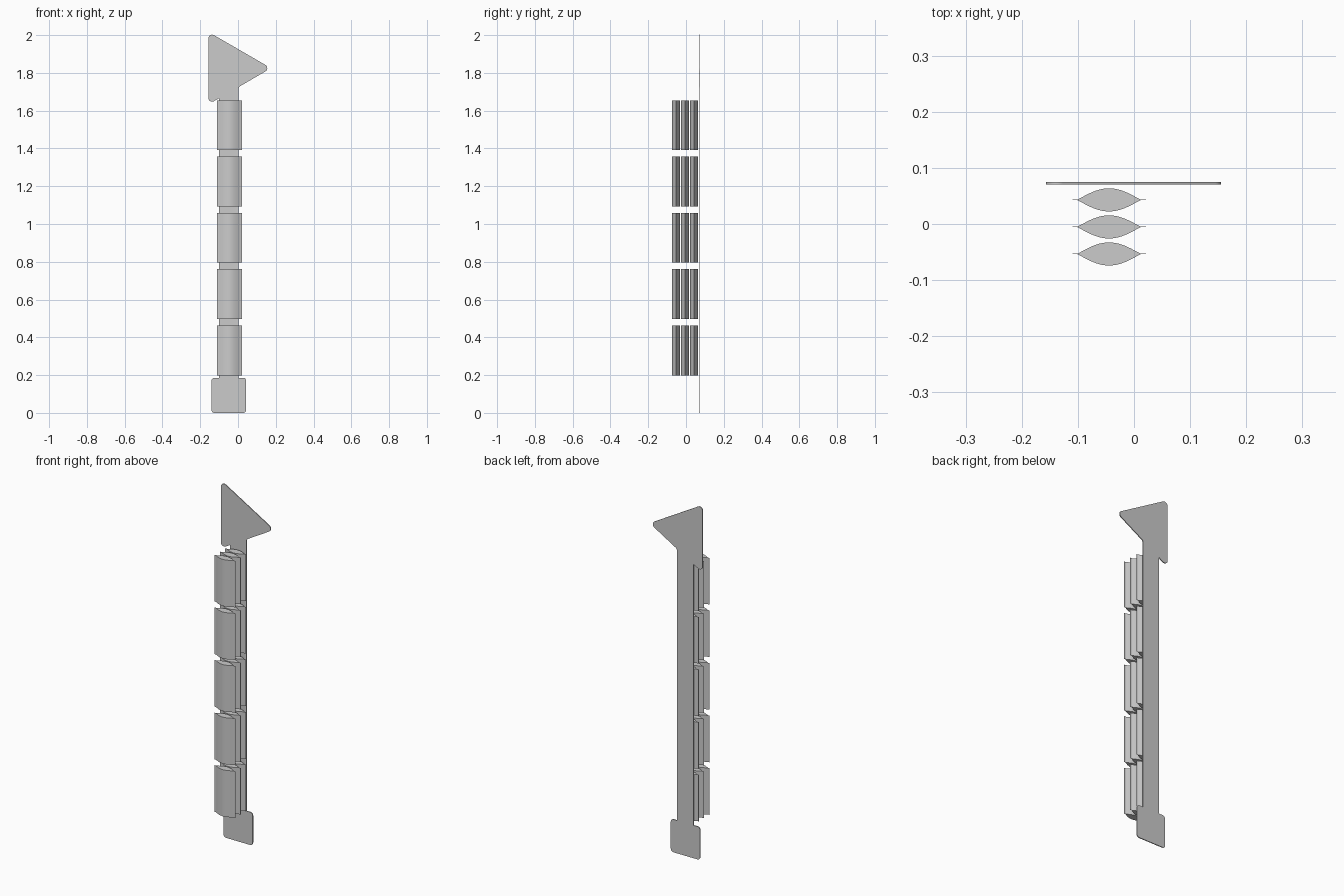
import bpy, bmesh, math
from mathutils import Vector

if "Cube" in bpy.data.objects:
    bpy.data.objects.remove(bpy.data.objects["Cube"])


def prism(name, pts, depth_axis, lo, hi):
    """Extrude a closed 2D outline between lo and hi along y or z."""
    def place(p, d):
        return (p[0], d, p[1]) if depth_axis == 'y' else (p[0], p[1], d)
    bm = bmesh.new()
    a = [bm.verts.new(place(p, lo)) for p in pts]
    b = [bm.verts.new(place(p, hi)) for p in pts]
    bm.faces.new(a)
    bm.faces.new(b[::-1])
    n = len(pts)
    for i in range(n):
        bm.faces.new((a[i], b[i], b[(i + 1) % n], a[(i + 1) % n]))
    bmesh.ops.recalc_face_normals(bm, faces=bm.faces)
    me = bpy.data.meshes.new(name)
    bm.to_mesh(me)
    bm.free()
    ob = bpy.data.objects.new(name, me)
    bpy.context.collection.objects.link(ob)
    return ob


def rounded(corners, steps=8):
    """Replace each (x, z, radius) corner with a tangent arc."""
    out, n = [], len(corners)
    for i, (x, z, r) in enumerate(corners):
        p = Vector((x, z))
        if r == 0:
            out.append(p)
            continue
        u = (Vector(corners[i - 1][:2]) - p).normalized()
        v = (Vector(corners[(i + 1) % n][:2]) - p).normalized()
        half = u.angle(v) / 2
        c = p + (u + v).normalized() * (r / math.sin(half))
        s = p + u * (r / math.tan(half)) - c
        e = p + v * (r / math.tan(half)) - c
        sweep = s.angle(e)
        for k in range(steps + 1):
            t = k / steps
            out.append(c + (s * math.sin((1 - t) * sweep) + e * math.sin(t * sweep)) / math.sin(sweep))
    return out


# Backing strip: square foot, long stem, arrow-shaped head
L, R = -0.100, 0.003
outline = [
    (-0.140, 0.0, 0.016), (0.043, 0.0, 0.016), (0.043, 0.186, 0.016), (R, 0.186, 0),
    (R, 1.725, 0.02), (0.175, 1.825, 0.02), (-0.157, 2.017, 0.02),
    (-0.157, 1.633, 0.02), (L, 1.666, 0), (L, 0.186, 0), (-0.140, 0.186, 0.016),
]
strip = prism("backing_strip", rounded(outline), 'y', 0.0703, 0.0752)

# Hanging packets: lens section with thin sealed side flanges
CX, HALF, FLANGE, BULGE, THIN = -0.0445, 0.0565, 0.0655, 0.0206, 0.0004
N = 20
packets = []
for row in range(5):
    z0 = 0.199 + row * 0.298
    for col in range(3):
        y0 = 0.043 - col * 0.0482
        side = [(-FLANGE, THIN)]
        for k in range(N + 1):
            t = -1 + 2 * k / N
            side.append((HALF * t, max(THIN, BULGE * math.cos(t * math.pi / 2))))
        side.append((FLANGE, THIN))
        loop = side + [(x, -y) for x, y in reversed(side)]
        pts = [(CX + x, y0 + y) for x, y in loop]
        packets.append(prism(f"packet_{row + 1}_{col + 1}", pts, 'z', z0, z0 + 0.264))

# Smooth the curved surfaces, keep the edges crisp
for ob in [strip] + packets:
    ob.select_set(True)
bpy.context.view_layer.objects.active = strip
bpy.ops.object.shade_smooth_by_angle(angle=math.radians(25))
